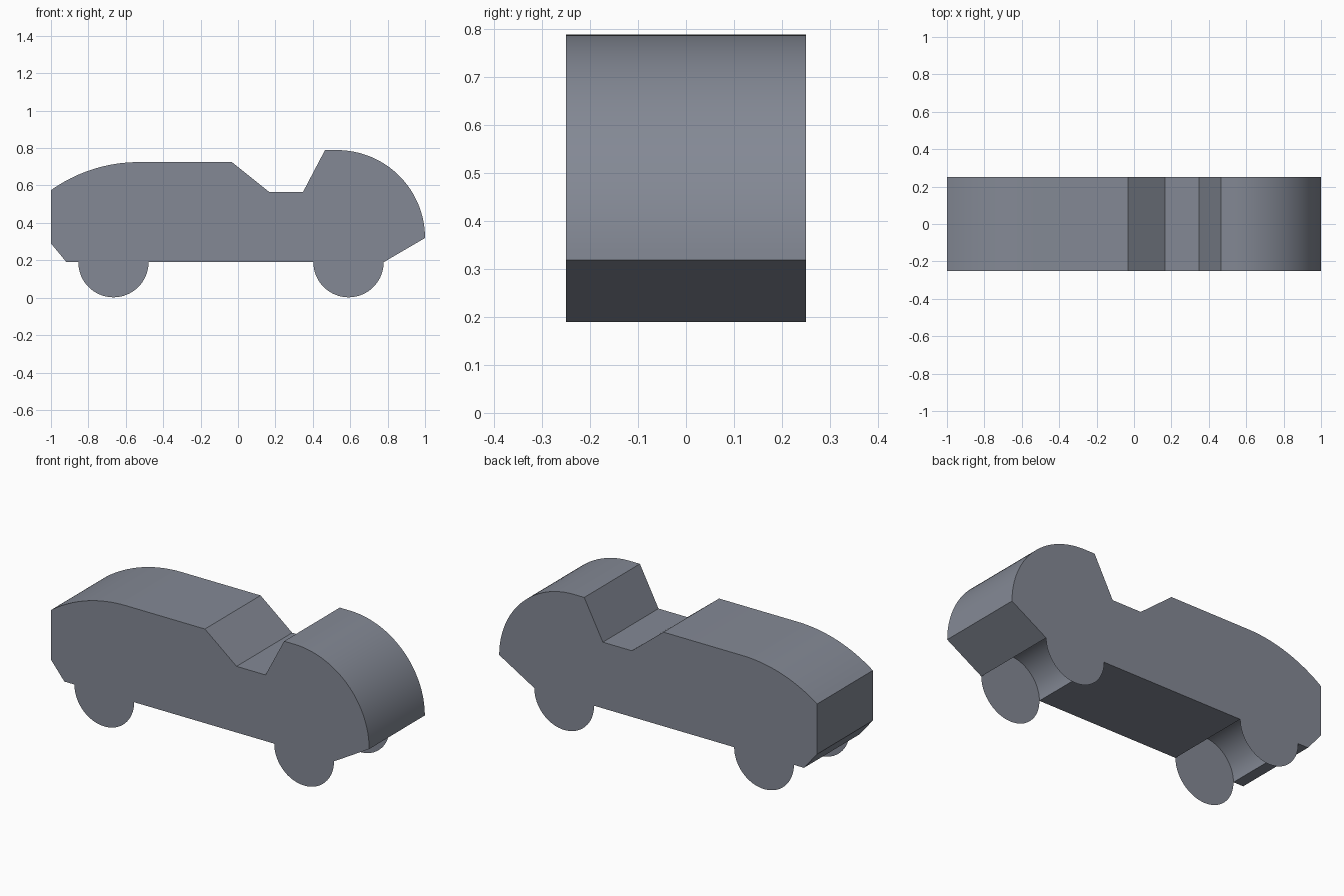
import bpy, bmesh
from math import pi, cos, sin, atan2

if "Cube" in bpy.data.objects:
    bpy.data.objects.remove(bpy.data.objects["Cube"])

HALF_WIDTH = 0.25
WHEEL_R, WHEEL_Z = 0.188, 0.19
WHEEL_X = (-0.666, 0.591)

# Slate grey paint
paint = bpy.data.materials.new("slate_grey")
paint.diffuse_color = (0.23, 0.25, 0.30, 1)
paint.use_nodes = True
paint.node_tree.nodes["Principled BSDF"].inputs["Base Color"].default_value = paint.diffuse_color


def arc(cx, cz, r, a0, a1, n):
    """Points of an arc in the XZ plane, ends included."""
    return [(cx + r * cos(a0 + (a1 - a0) * i / n),
             cz + r * sin(a0 + (a1 - a0) * i / n)) for i in range(n + 1)]


def make_object(name, bm):
    mesh = bpy.data.meshes.new(name)
    bm.to_mesh(mesh)
    bm.free()
    mesh.materials.append(paint)
    obj = bpy.data.objects.new(name, mesh)
    bpy.context.collection.objects.link(obj)
    return obj


# Body outline with open wheel arches, starting at the lower left
outline = [(-1, 0.29), (-0.917, WHEEL_Z)]
for x in WHEEL_X:
    outline += arc(x, WHEEL_Z, WHEEL_R, pi, 0, 32)
# rounded end on the right
outline += arc(0.53, 0.319, 0.47, 0, pi / 2, 32)
# dipped seat opening
outline += [(0.465, 0.789), (0.348, 0.566), (0.166, 0.566), (-0.033, 0.725)]
# gently curved end on the left
dx, drop = 0.47, 0.15
r = (dx * dx + drop * drop) / (2 * drop)
outline += arc(-0.53, 0.725 - r, r, pi / 2, atan2(r - drop, -dx), 20)

# Extrude the outline across the width
bm = bmesh.new()
face = bm.faces.new([bm.verts.new((x, -HALF_WIDTH, z)) for x, z in outline])
geom = bmesh.ops.extrude_face_region(bm, geom=[face], use_keep_orig=True)["geom"]
bmesh.ops.translate(bm, vec=(0, 2 * HALF_WIDTH, 0),
                    verts=[g for g in geom if isinstance(g, bmesh.types.BMVert)])
bmesh.ops.recalc_face_normals(bm, faces=bm.faces)
body = make_object("car_body", bm)
bpy.context.view_layer.objects.active = body
body.select_set(True)
bpy.ops.object.shade_smooth_by_angle(angle=pi / 9)

# Wheels: flat discs flush with both sides, closing the arches
for end, x in zip(("left", "right"), WHEEL_X):
    for side, s in (("front", -1), ("back", 1)):
        bm = bmesh.new()
        bm.faces.new([bm.verts.new((px, s * HALF_WIDTH, pz)) for px, pz in
                      arc(x, WHEEL_Z, WHEEL_R, 0, -s * 2 * pi, 64)[:-1]])
        make_object(f"{side}_{end}_wheel_disc", bm)
